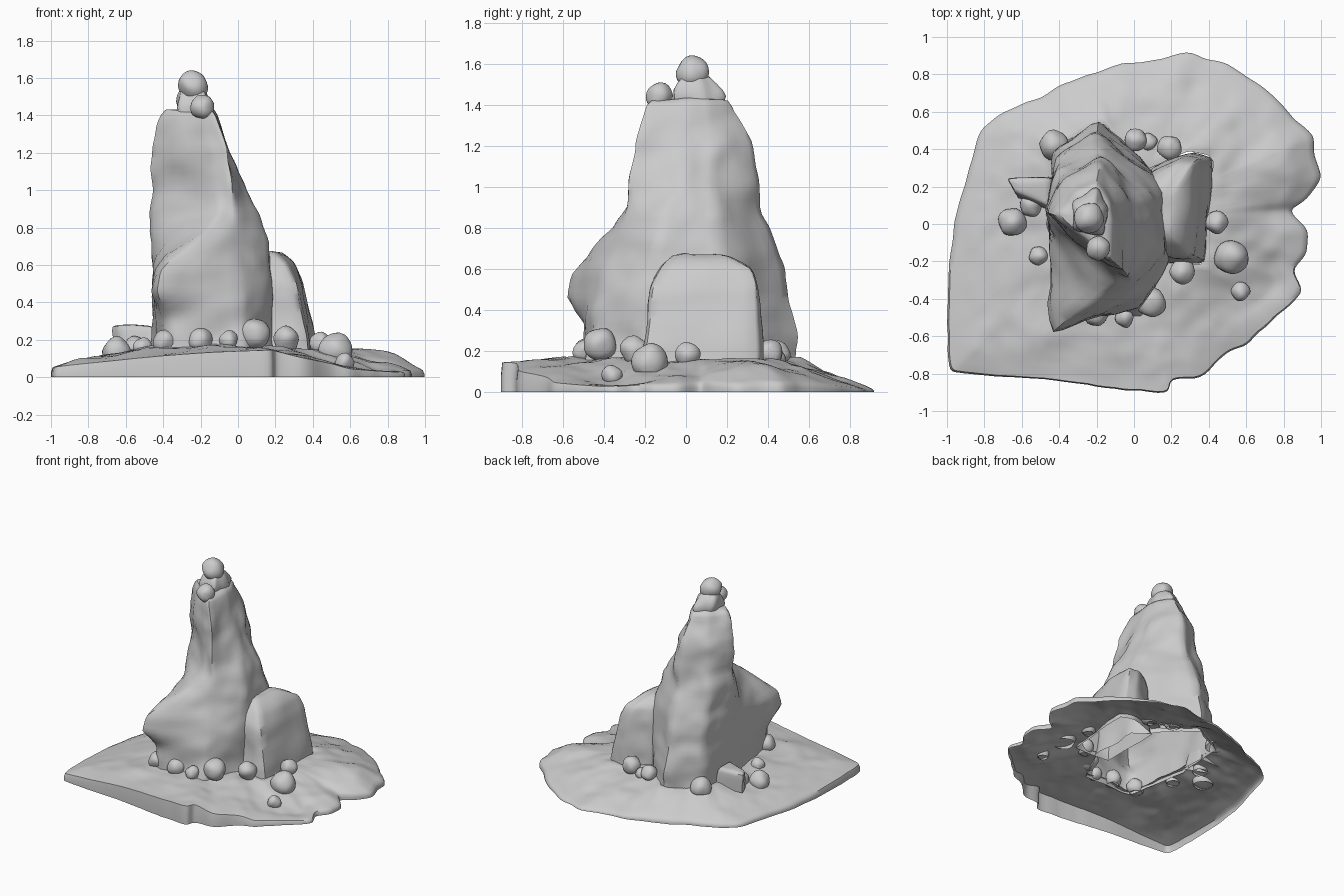
import bpy, bmesh, math
from mathutils import Vector, noise

if "Cube" in bpy.data.objects:
    bpy.data.objects.remove(bpy.data.objects["Cube"])


def make_object(name, bm, angle=50):
    bmesh.ops.recalc_face_normals(bm, faces=bm.faces)
    me = bpy.data.meshes.new(name)
    bm.to_mesh(me)
    bm.free()
    ob = bpy.data.objects.new(name, me)
    bpy.context.collection.objects.link(ob)
    bpy.ops.object.select_all(action='DESELECT')
    ob.select_set(True)
    bpy.context.view_layer.objects.active = ob
    bpy.ops.object.shade_smooth_by_angle(angle=math.radians(angle))
    return ob


def resample(pts, n):
    """Subdivide each side of a closed polygon into n steps."""
    return [a.lerp(b, i / n) for a, b in zip(pts, pts[1:] + pts[:1]) for i in range(n)]


def grid_mesh(rings, cap=False):
    bm = bmesh.new()
    rows = [[bm.verts.new(p) for p in r] for r in rings]
    for a, b in zip(rows, rows[1:]):
        for i in range(len(a)):
            j = (i + 1) % len(a)
            bm.faces.new((a[i], a[j], b[j], b[i]))
    if cap:
        mid = bm.verts.new(sum((v.co for v in rows[-1]), Vector()) / len(rows[-1]))
        for i in range(len(rows[-1])):
            bm.faces.new((rows[-1][i], rows[-1][(i + 1) % len(rows[-1])], mid))
    return bm


def roughen(bm, amount, freq, seed=0.0):
    bm.normal_update()
    off = Vector((seed, seed * 1.7, 3.1))
    moves = [(v, v.normal * amount * noise.noise(v.co * freq + off)
              + v.normal * amount * 0.4 * noise.noise(v.co * freq * 2.3 + off)) for v in bm.verts]
    for v, d in moves:
        v.co += d


def loft_rock(name, levels, side=7, step=0.03, smooth=3, rough=0.03, freq=5.0, seed=0.0):
    """Faceted rock through stacked polygons: each level is (z, x, y, x, y, ...)."""
    polys = []
    for z, *xy in levels:
        polys.append(resample([Vector((xy[i], xy[i + 1], z)) for i in range(0, len(xy), 2)], side))
    rings = []
    for a, b in zip(polys, polys[1:]):
        n = max(1, round((b[0].z - a[0].z) / step))
        rings += [[p.lerp(q, k / n) for p, q in zip(a, b)] for k in range(n)]
    top = polys[-1]
    mid = sum(top, Vector()) / len(top)
    rings += [[p.lerp(mid, t) for p in top] for t in (0, 0.3, 0.6)]
    bm = grid_mesh(rings, cap=True)
    for _ in range(smooth):
        inner = [v for v in bm.verts if not v.is_boundary]
        bmesh.ops.smooth_vert(bm, verts=inner, factor=0.5,
                              use_axis_x=True, use_axis_y=True, use_axis_z=True)
    roughen(bm, rough, freq, seed)
    return make_object(name, bm)


# Main spire: front-left, front-right, right, back-right, back, back-left, left corners
spire = [
    (.14, -.38, -.49, .04, -.50, .19, -.20, .19, .20, -.18, .55, -.44, .41, -.46, .00),
    (.33, -.40, -.50, .03, -.47, .19, -.20, .18, .20, -.20, .54, -.43, .39, -.46, .00),
    (.46, -.45, -.61, .02, -.42, .18, -.20, .18, .20, -.20, .52, -.42, .38, -.46, .02),
    (.58, -.43, -.59, .01, -.40, .18, -.18, .18, .18, -.20, .50, -.42, .36, -.46, .03),
    (.72, -.27, -.45, .00, -.35, .16, -.14, .15, .16, -.20, .45, -.41, .33, -.46, .05),
    (.87, -.10, -.31, -.01, -.30, .13, -.10, .11, .15, -.19, .39, -.41, .29, -.51, .07),
    (1.0, -.13, -.24, -.03, -.29, .04, -.04, .03, .13, -.17, .36, -.37, .28, -.48, .07),
    (1.22, -.17, -.19, -.05, -.26, -.05, .00, -.06, .13, -.18, .33, -.36, .25, -.48, .06),
    (1.43, -.26, -.09, -.13, -.19, -.12, .00, -.13, .10, -.20, .22, -.31, .17, -.40, .05)]
loft_rock("main_spire", spire, smooth=2, rough=.024, freq=5, seed=2)

# Buttress leaning on the right side
buttress = [
    (.13, .08, -.20, .38, -.21, .43, .36, .32, .39, .08, .30),
    (.50, .08, -.17, .32, -.18, .36, .35, .26, .36, .08, .27),
    (.61, .08, -.12, .27, -.13, .32, .33, .23, .33, .08, .24),
    (.67, .08, -.05, .19, -.07, .24, .20, .18, .22, .08, .18)]
loft_rock("side_buttress", buttress, smooth=2, rough=.015, seed=5)


def foot_radius(angle, centre):
    """Distance from centre to the outer edge of the rock feet, just inside the walls."""
    best = .3
    for level in (spire[0], buttress[0]):
        xy = level[1:]
        poly = resample([Vector((xy[i], xy[i + 1], 0)) for i in range(0, len(xy), 2)], 40)
        for p in poly:
            d = p - centre
            if abs((math.atan2(d.y, d.x) - angle + math.pi) % math.tau - math.pi) < .04:
                best = max(best, d.length)
    return best - .02


# Ground slab: open shell with a cliff at the front, thin at the back (x, y, rim height)
outline = [
    (-.99, -.79, .05), (-1.0, -.6, .05), (-.99, -.2, .04), (-.95, .05, .03), (-.88, .3, .03),
    (-.83, .5, .02), (-.7, .6, .02), (-.5, .68, .02), (-.3, .78, .02), (-.1, .85, .02),
    (.1, .87, .01), (.28, .92, .01), (.45, .87, .01), (.6, .8, .02), (.75, .68, .03),
    (.87, .55, .04), (.96, .47, .04), (.96, .37, .04), (1.01, .25, .03), (.92, .13, .04),
    (.83, .07, .04), (.93, -.03, .03), (.92, -.15, .03), (.85, -.25, .03), (.91, -.37, .02),
    (.75, -.5, .03), (.6, -.65, .04), (.5, -.68, .07), (.35, -.83, .10), (.2, -.83, .14),
    (.18, -.91, .145), (-.1, -.88, .135), (-.4, -.84, .115), (-.9, -.8, .06)]
rim = resample([Vector(p) for p in outline], 6)
for _ in range(3):
    rim = [(rim[i - 1] + rim[i] * 2 + rim[(i + 1) % len(rim)]) / 4 for i in range(len(rim))]
centre = Vector((-.08, .02, 0))
for p in rim:
    flat = Vector((p.x, p.y, 0))
    shift = flat.normalized() * (.01 * noise.noise(flat * 9))
    p.x = max(-1, min(1, p.x + shift.x))
    p.y += shift.y
rings = [[Vector((p.x, p.y, 0)) for p in rim],
         [Vector((p.x, p.y, p.z * .55)) for p in rim]]
holes = []
for p in rim:
    a = math.atan2(p.y - centre.y, p.x - centre.x)
    holes.append(centre + Vector((math.cos(a), math.sin(a), 0)) * foot_radius(a, centre))
STEPS = 22
for k in range(STEPS + 1):
    t = 0.015 + 0.985 * k / STEPS
    ring = []
    for p, hole in zip(rim, holes):
        q = Vector((p.x, p.y, 0)).lerp(hole, t)
        z = p.z + (.165 - p.z) * min(1, t * 1.1) ** .8
        fade = min(1, t * 4)
        z += .05 * fade * math.exp(-((q.x - .82) ** 2 + (q.y - .32) ** 2) / .03)
        z -= .05 * fade * math.exp(-((q.x - .68) ** 2 + (q.y + .32) ** 2) / .06)
        z += .02 * fade * noise.noise(q * 4) + .008 * fade * noise.noise(q * 11)
        ring.append(Vector((q.x, q.y, max(z, .005))))
    rings.append(ring)
ground = make_object("ground_slab", grid_mesh(rings))

# Small ledge stone on the left, and knob that carries the summit stones
loft_rock("ledge_stone", [
    (.13, -.62, .14, -.42, .06, -.42, .26, -.66, .24),
    (.28, -.64, .17, -.44, .08, -.44, .25, -.69, .25)],
    smooth=3, rough=.01, seed=8)
loft_rock("summit_knob", [
    (1.36, -.31, -.03, -.18, -.06, -.15, .08, -.20, .19, -.31, .13),
    (1.47, -.33, -.03, -.15, -.07, -.14, .09, -.20, .20, -.33, .13),
    (1.54, -.31, .00, -.18, -.03, -.17, .06, -.21, .12, -.31, .08)],
    smooth=3, rough=.02, freq=9, seed=4)

# Rounded boulders (x, y, z, radius), cut off under the ground surface
boulders = [
    (-.24, .03, 1.56, .08), (-.19, -.13, 1.445, .065),
    (-.65, .01, .14, .075), (-.51, -.17, .16, .05), (-.39, -.45, .19, .065),
    (-.20, -.48, .20, .065), (-.05, -.50, .20, .05), (.09, -.42, .23, .08),
    (.26, -.25, .20, .07), (.44, .01, .18, .06), (.52, -.18, .145, .09),
    (.57, -.36, .08, .05), (.19, .41, .19, .065), (.01, .45, .19, .06),
    (.08, .44, .16, .045), (-.43, .42, .18, .08), (-.55, .10, .16, .06)]
for i, (x, y, z, r) in enumerate(boulders):
    bm = bmesh.new()
    bmesh.ops.create_icosphere(bm, subdivisions=3, radius=r)
    for v in bm.verts:
        v.co *= 1 + .16 * noise.noise(v.co / r * 1.1 + Vector((i * 3.7, 0, 0)))
        v.co += Vector((x, y, z))
    if i >= 2:
        hit, loc, _, _ = ground.ray_cast(Vector((x, y, 1)), Vector((0, 0, -1)))
        cut = (loc.z if hit else .16) - .02
        bmesh.ops.bisect_plane(bm, geom=bm.verts[:] + bm.edges[:] + bm.faces[:],
                               plane_co=(x, y, cut), plane_no=(0, 0, 1), clear_inner=True)
    make_object("summit_boulder" if i < 2 else "foot_boulder", bm)
